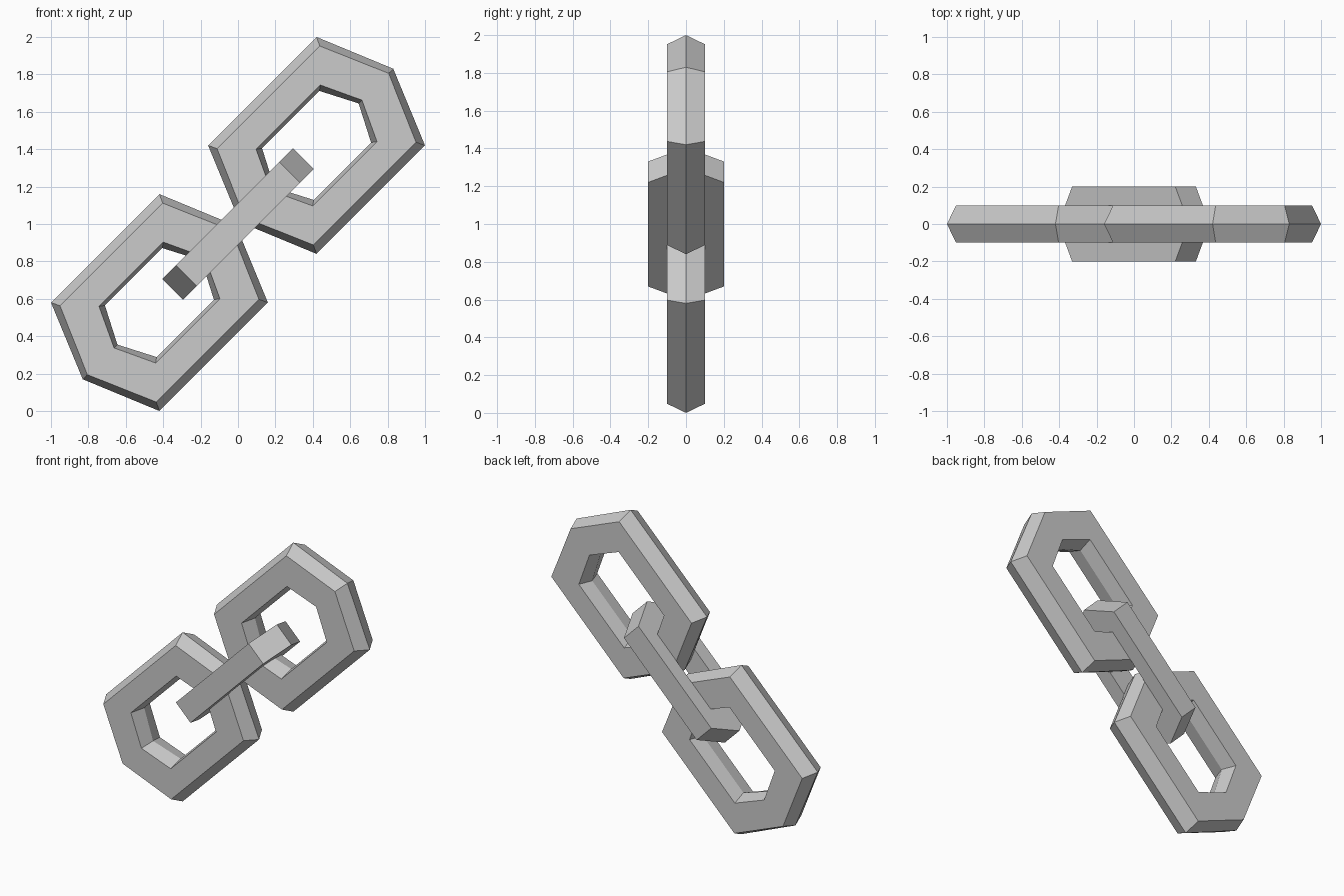
import bpy, bmesh
from math import radians
from mathutils import Matrix

if "Cube" in bpy.data.objects:
    bpy.data.objects.remove(bpy.data.objects["Cube"])


def make_link(name, loops, location, twist):
    """Sweep a closed cross-section around a six-sided link.
    Each loop is (corner length, half width, tip length, depth)."""
    bm = bmesh.new()
    rings = []
    for c, w, t, d in loops:
        outline = [(t, 0), (c, w), (-c, w), (-t, 0), (-c, -w), (c, -w)]
        rings.append([bm.verts.new((u, v, d)) for u, v in outline])
    for k, a in enumerate(rings):
        b = rings[(k + 1) % len(rings)]
        for i in range(6):
            j = (i + 1) % 6
            bm.faces.new((a[i], a[j], b[j], b[i]))
    bmesh.ops.recalc_face_normals(bm, faces=bm.faces)
    # Lay the link plane vertical (or edge-on), then lean it 45 degrees
    bm.transform(Matrix.Rotation(radians(-45), 4, 'Y')
                 @ Matrix.Rotation(radians(twist), 4, 'X'))
    mesh = bpy.data.meshes.new(name)
    bm.to_mesh(mesh)
    bm.free()
    obj = bpy.data.objects.new(name, mesh)
    obj.location = location
    bpy.context.collection.objects.link(obj)


# Large links: hexagonal section with ridges on the outer and inner rims
large = [
    (0.41, 0.41, 0.58, 0),
    (0.388, 0.364, 0.545, 0.1),
    (0.243, 0.214, 0.343, 0.1),
    (0.217, 0.195, 0.318, 0),
    (0.243, 0.214, 0.343, -0.1),
    (0.388, 0.364, 0.545, -0.1),
]
for name, s in (("upper_link", 1), ("lower_link", -1)):
    make_link(name, large, (0.42 * s, 0, 1 + 0.42 * s), 90)

# Small connecting link: rectangular section, turned edge-on
small = [
    (0.39, 0.2, 0.495, 0.078),
    (0.25, 0.1, 0.31, 0.078),
    (0.25, 0.1, 0.31, -0.078),
    (0.39, 0.2, 0.495, -0.078),
]
make_link("middle_link", small, (0, 0, 1), 0)
